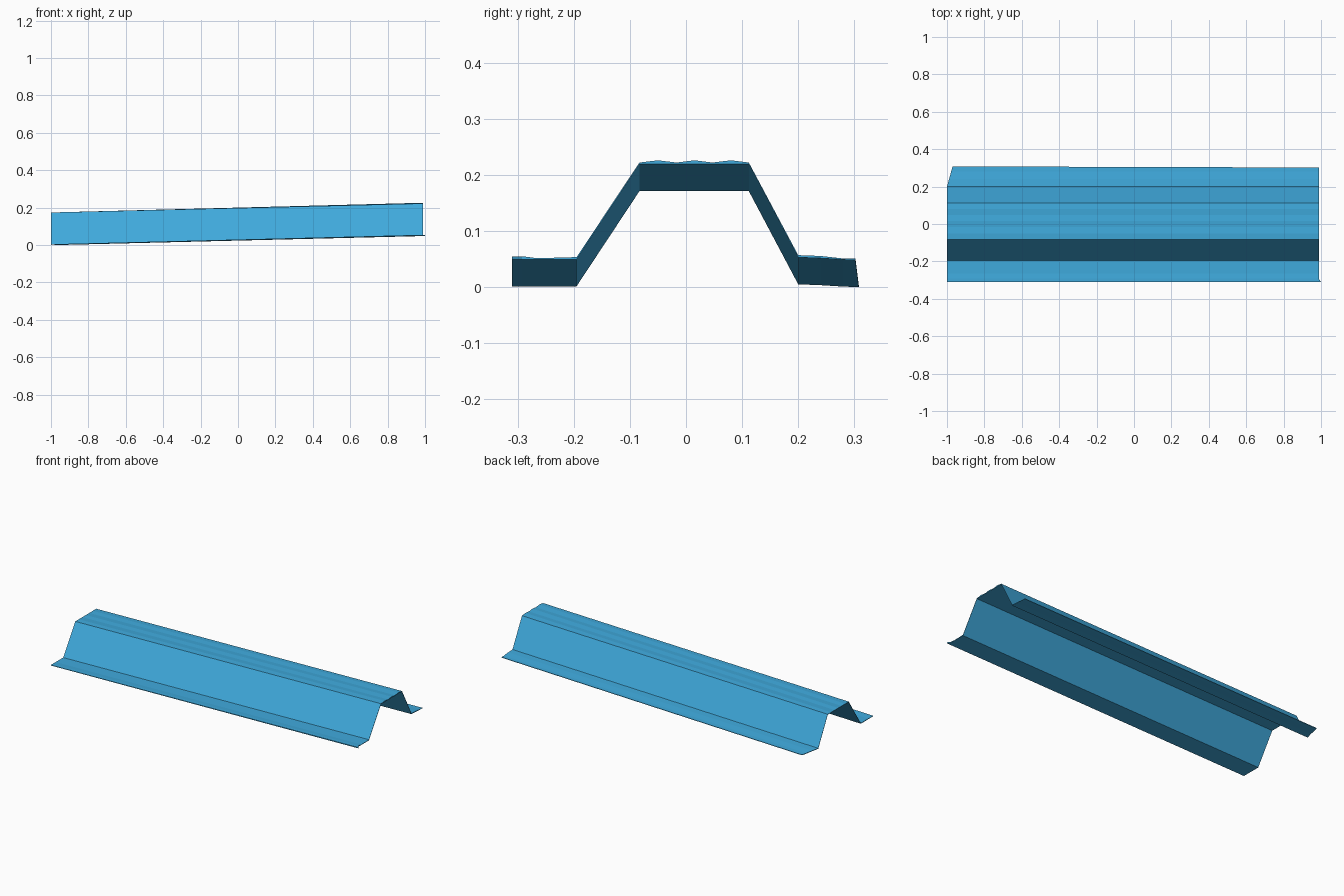
import bpy, bmesh

if "Cube" in bpy.data.objects:
    bpy.data.objects.remove(bpy.data.objects["Cube"])

THICK = 0.003   # sheet thickness
RISE = 0.048    # climb of the underside from the left end to the right end

# Cross-section stations: y, underside z at left end, rib height at right end
stations = [
    (-0.31, 0.0015, 0.0025), (-0.292, 0.0015, 0.0025), (-0.265, 0.0015, -0.001),
    (-0.195, 0.0015, 0.001), (-0.083, 0.171, 0.0), (-0.05, 0.171, 0.004),
    (-0.017, 0.171, 0.0), (0.015, 0.171, 0.004), (0.047, 0.171, 0.0),
    (0.08, 0.171, 0.004), (0.112, 0.171, 0.0), (0.20, 0.005, 0.001),
    (0.24, 0.0035, 0.001), (0.28, 0.001, -0.001), (0.308, 0.0, 0.0),
]

bm = bmesh.new()
rows = []
for y, z, rib in stations:
    # left end: back corner is trimmed diagonally
    xl = -1.0 + 0.03 * max(0.0, (y - 0.2) / 0.108)
    # right end: front lip reaches slightly further
    xr = 1.0 if y < -0.3 else 0.988
    yr = 0.302 if y > 0.3 else y
    rows.append([bm.verts.new(p) for p in (
        (xl, y, z), (xr, yr, z + RISE),
        (xr, yr, z + RISE + THICK + rib), (xl, y, z + THICK))])

# Skin between neighbouring stations: underside, right end, top, left end
for a, b in zip(rows, rows[1:]):
    for i in range(4):
        j = (i + 1) % 4
        bm.faces.new((a[i], a[j], b[j], b[i]))

# Long side caps
bm.faces.new(rows[0])
bm.faces.new(rows[-1][::-1])
bmesh.ops.recalc_face_normals(bm, faces=bm.faces[:])

mesh = bpy.data.meshes.new("ribbed_sheet")
bm.to_mesh(mesh)
bm.free()
sheet = bpy.data.objects.new("ribbed_sheet", mesh)
bpy.context.collection.objects.link(sheet)

# Blue paint
paint = bpy.data.materials.new("blue_paint")
paint.diffuse_color = (0.05, 0.40, 0.72, 1.0)
paint.use_nodes = True
paint.node_tree.nodes["Principled BSDF"].inputs["Base Color"].default_value = paint.diffuse_color
mesh.materials.append(paint)
